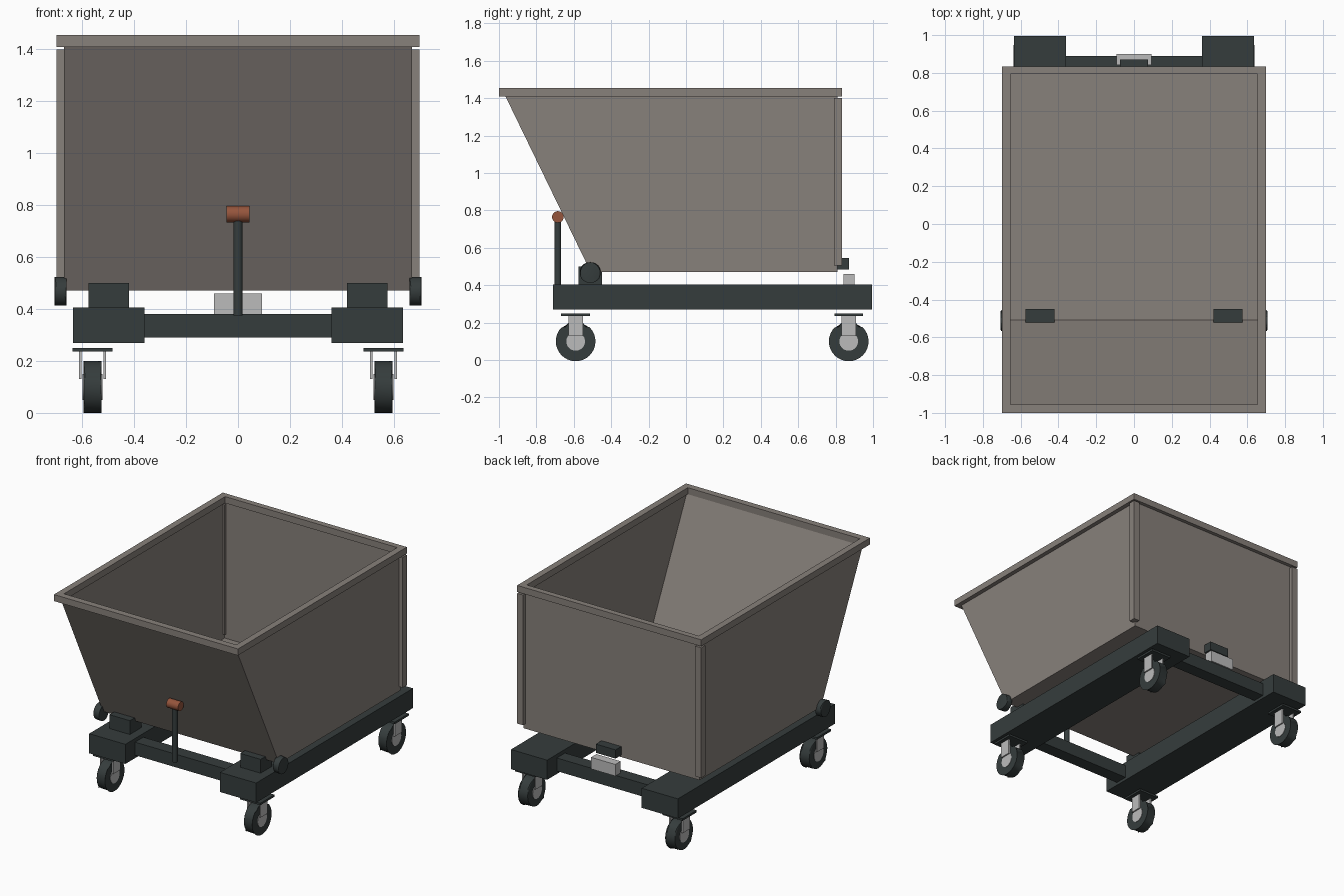
import bpy, bmesh, math
from mathutils import Matrix

if "Cube" in bpy.data.objects:
    bpy.data.objects.remove(bpy.data.objects["Cube"])


def material(name, rgb):
    m = bpy.data.materials.new(name)
    m.diffuse_color = (*rgb, 1)
    m.use_nodes = True
    m.node_tree.nodes["Principled BSDF"].inputs["Base Color"].default_value = m.diffuse_color
    return m


TAUPE = material("taupe steel", (0.245, 0.218, 0.197))
DARK = material("dark slate", (0.036, 0.046, 0.046))
GREY = material("light grey metal", (0.50, 0.50, 0.50))
COPPER = material("copper", (0.30, 0.09, 0.045))


def finish(name, bm, mat, smooth=False):
    me = bpy.data.meshes.new(name)
    bm.normal_update()
    bm.to_mesh(me)
    bm.free()
    me.materials.append(mat)
    ob = bpy.data.objects.new(name, me)
    bpy.context.collection.objects.link(ob)
    if smooth:
        bpy.ops.object.select_all(action='DESELECT')
        ob.select_set(True)
        bpy.context.view_layer.objects.active = ob
        bpy.ops.object.shade_smooth_by_angle(angle=math.radians(35))
    return ob


def box(name, x, y, z, mat):
    """Box from (min, max) pairs."""
    bm = bmesh.new()
    bmesh.ops.create_cube(bm, size=1)
    for v in bm.verts:
        for i, (a, b) in enumerate((x, y, z)):
            v.co[i] = (a + b) / 2 + v.co[i] * (b - a)
    return finish(name, bm, mat)


def disc(name, x, y, z, r, mat, bevel=0.0):
    """Cylinder along x between the pair x, centred on y, z."""
    bm = bmesh.new()
    bmesh.ops.create_cone(bm, cap_ends=True, segments=32, radius1=r, radius2=r,
                          depth=abs(x[1] - x[0]))
    bm.transform(Matrix.Translation(((x[0] + x[1]) / 2, y, z))
                 @ Matrix.Rotation(math.pi / 2, 4, 'Y'))
    if bevel:
        rims = [e for e in bm.edges if any(len(f.verts) > 4 for f in e.link_faces)]
        bmesh.ops.bevel(bm, geom=rims, offset=bevel, segments=2, affect='EDGES', profile=0.5)
    return finish(name, bm, mat, True)


def span(s, a, b):
    return tuple(sorted((s * a, s * b)))


# Open hopper with a sloped front, made from its side profile
profile = [(-0.97, 1.42), (-0.51, 0.472), (0.81, 0.472), (0.81, 1.42)]
bm = bmesh.new()
left = [bm.verts.new((-0.67, y, z)) for y, z in profile]
right = [bm.verts.new((0.67, y, z)) for y, z in profile]
bm.faces.new(left)
bm.faces.new(right)
for i in range(3):
    bm.faces.new((left[i], left[i + 1], right[i + 1], right[i]))
bmesh.ops.recalc_face_normals(bm, faces=bm.faces[:])
if next(f for f in bm.faces if abs(f.calc_center_median().z - 0.472) < 0.01).normal.z > 0:
    bmesh.ops.reverse_faces(bm, faces=bm.faces[:])
hopper = finish("hopper", bm, TAUPE)
mod = hopper.modifiers.new("wall", 'SOLIDIFY')
mod.thickness = 0.004
mod.offset = -1

# Rectangular top rim
bm = bmesh.new()
rings = []
for (x, y0, y1) in ((0.70, -1.0, 0.835), (0.655, -0.955, 0.795)):
    for z in (1.41, 1.455):
        rings.append([bm.verts.new(p) for p in
                      ((-x, y0, z), (x, y0, z), (x, y1, z), (-x, y1, z))])
for a, b in ((0, 1), (1, 3), (3, 2), (2, 0)):
    for i in range(4):
        j = (i + 1) % 4
        bm.faces.new((rings[a][i], rings[a][j], rings[b][j], rings[b][i]))
bmesh.ops.recalc_face_normals(bm, faces=bm.faces[:])
finish("hopper_rim", bm, TAUPE)

for s, side in ((-1, "left"), (1, "right")):
    # Rear corner posts, side rails and pivots
    box(f"corner_post_{side}", span(s, 0.655, 0.70), (0.79, 0.835), (0.505, 1.40), TAUPE)
    box(f"side_rail_{side}", span(s, 0.36, 0.635), (-0.71, 0.995), (0.27, 0.405), DARK)
    box(f"pivot_block_{side}", span(s, 0.42, 0.575), (-0.575, -0.45), (0.405, 0.50), DARK)
    disc(f"pivot_roller_{side}", span(s, 0.66, 0.706), -0.512, 0.468, 0.055, DARK, 0.006)

    # Casters: plate, fork legs, tyre and hub
    for y, end in ((-0.59, "front"), (0.87, "rear")):
        tag = f"{end}_{side}"
        c = s * 0.56
        box(f"caster_plate_{tag}", (c - 0.077, c + 0.077), (y - 0.077, y + 0.077),
            (0.236, 0.25), DARK)
        for d in (-1, 1):
            o = c + d * 0.047
            box(f"caster_fork_{tag}", (o - 0.005, o + 0.005), (y - 0.038, y + 0.038),
                (0.13, 0.238), GREY)
        disc(f"caster_tyre_{tag}", (c - 0.035, c + 0.035), y, 0.10, 0.10, DARK, 0.006)
        disc(f"caster_hub_{tag}", (c - 0.038, c + 0.038), y, 0.10, 0.05, GREY)

# Cross beams joining the rails
for y, end in ((-0.56, "front"), (0.845, "rear")):
    box(f"cross_beam_{end}", (-0.365, 0.365), (y - 0.045, y + 0.045), (0.29, 0.38), DARK)

# Release lever with its grip
bm = bmesh.new()
bmesh.ops.create_cone(bm, cap_ends=True, segments=24, radius1=0.018, radius2=0.018, depth=0.385)
bm.transform(Matrix.Translation((0, -0.685, 0.5675)))
finish("lever_rod", bm, DARK, True)
disc("lever_grip", (-0.045, 0.045), -0.685, 0.765, 0.031, COPPER)

# Rear latch
box("latch_base", (-0.092, 0.092), (0.842, 0.90), (0.38, 0.46), GREY)
box("latch_catch", (-0.075, 0.075), (0.81, 0.872), (0.485, 0.545), DARK)
